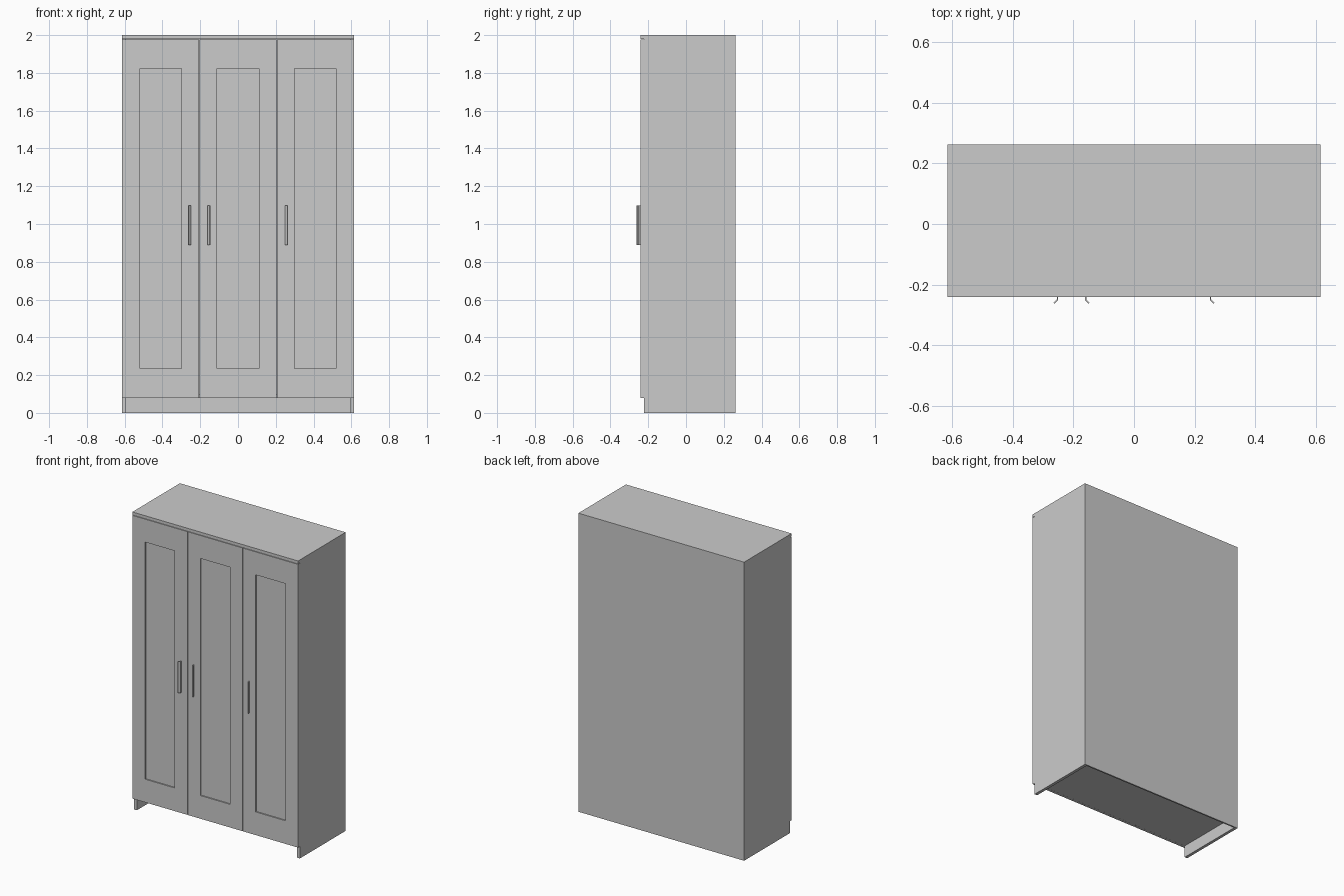
import bpy, bmesh

if "Cube" in bpy.data.objects:
    bpy.data.objects.remove(bpy.data.objects["Cube"])

W, BACK, FRONT, CARCASS = 0.614, 0.262, -0.241, -0.222   # half width and depth planes
T, FOOT, CAP, H = 0.02, 0.08, 1.98, 2.0                  # board thickness and heights


def finish(bm, name):
    bmesh.ops.recalc_face_normals(bm, faces=bm.faces)
    mesh = bpy.data.meshes.new(name)
    bm.to_mesh(mesh)
    bm.free()
    obj = bpy.data.objects.new(name, mesh)
    bpy.context.collection.objects.link(obj)
    return obj


def box_bm(x0, x1, y0, y1, z0, z1):
    bm = bmesh.new()
    bmesh.ops.create_cube(bm, size=1)
    for v in bm.verts:
        v.co = (x1 if v.co.x > 0 else x0, y1 if v.co.y > 0 else y0, z1 if v.co.z > 0 else z0)
    return bm


def board(name, *bounds):
    return finish(box_bm(*bounds), name)


def door(name, cx):
    """Slab door with a shallow recessed centre panel."""
    half = 0.2035
    bm = box_bm(cx - half, cx + half, FRONT, CARCASS - 0.0005, FOOT, CAP - 0.003)
    bm.normal_update()
    face = min(bm.faces, key=lambda f: f.calc_center_median().y)
    bmesh.ops.inset_region(bm, faces=[face], thickness=0.05)
    for v in face.verts:
        v.co.x = cx + (0.11 if v.co.x > cx else -0.11)
        v.co.z = 1.823 if v.co.z > 1 else 0.235
    panel = bmesh.ops.extrude_discrete_faces(bm, faces=[face])["faces"][0]
    for v in panel.verts:
        v.co.y += 0.008
    return finish(bm, name)


def handle(name, x, side):
    """Thin bent strip: straight out of the door, then flared sideways."""
    profile = [(0, FRONT), (0, -0.251), (0.011, -0.262),
               (0.015, -0.260), (0.004, -0.249), (0.004, FRONT)]
    bm = bmesh.new()
    face = bm.faces.new([bm.verts.new((x + side * px, py, 0.888)) for px, py in profile])
    top = bmesh.ops.extrude_face_region(bm, geom=[face])["geom"]
    bmesh.ops.translate(bm, vec=(0, 0, 0.211),
                        verts=[g for g in top if isinstance(g, bmesh.types.BMVert)])
    return finish(bm, name)


# carcass: sides run down to the floor as legs
for label, s in (("left", -1), ("right", 1)):
    x0, x1 = sorted((s * W, s * (W - T)))
    board(label + "_side", x0, x1, CARCASS, BACK, 0, CAP)
board("back_panel", -W + T, W - T, BACK - 0.01, BACK, 0, CAP)
board("bottom_panel", -W + T, W - T, CARCASS, BACK - 0.01, FOOT, FOOT + T)
board("top_panel", -W, W, FRONT, BACK, CAP, H)

# doors
for label, cx in (("left", -0.41), ("middle", 0), ("right", 0.41)):
    door(label + "_door", cx)

# handles
for label, x, side in (("left", -0.250, -1), ("middle", -0.161, 1), ("right", 0.250, 1)):
    handle(label + "_handle", x, side)
